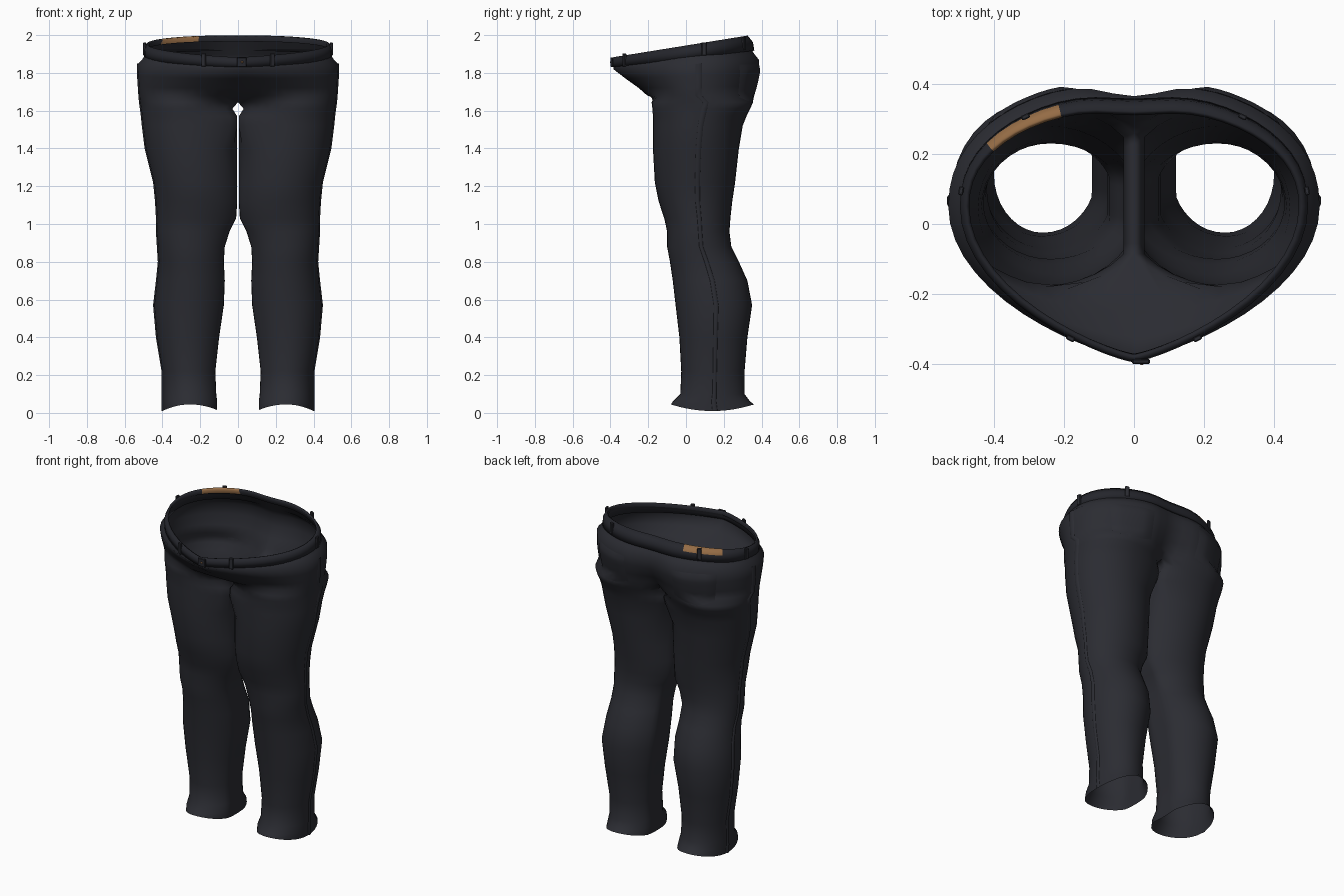
import bpy, bmesh
from math import sin, cos, pi, radians, exp
from mathutils import Vector
from mathutils.bvhtree import BVHTree

cube = bpy.data.objects.get("Cube")
if cube:
    bpy.data.objects.remove(cube, do_unlink=True)


def material(name, rgb):
    m = bpy.data.materials.new(name)
    m.use_nodes = True
    m.diffuse_color = (*rgb, 1)
    bsdf = m.node_tree.nodes["Principled BSDF"]
    bsdf.inputs["Base Color"].default_value = (*rgb, 1)
    bsdf.inputs["Roughness"].default_value = 0.9
    return m


DENIM = material("dark_denim", (0.024, 0.025, 0.032))
BELT = material("belt_black", (0.018, 0.019, 0.025))
TAN = material("tan_patch", (0.3, 0.15, 0.06))

OUTER, INNER = 29, 9      # points on the outside arc and the inseam arc


def finish(name, bm, mats, mirror=True, thick=0.0, smooth=True):
    bmesh.ops.recalc_face_normals(bm, faces=bm.faces)
    me = bpy.data.meshes.new(name)
    bm.to_mesh(me)
    bm.free()
    ob = bpy.data.objects.new(name, me)
    bpy.context.collection.objects.link(ob)
    for m in mats:
        me.materials.append(m)
    for p in me.polygons:
        p.use_smooth = smooth
    if mirror:
        mod = ob.modifiers.new("mirror", 'MIRROR')
        mod.merge_threshold = 0.001
    if thick:
        mod = ob.modifiers.new("thickness", 'SOLIDIFY')
        mod.thickness = thick
        mod.offset = -1
    return ob


def leg_ring(z, x_in, x_out, yf, yb):
    """Closed leg section; the inseam side is flattened where the thighs meet."""
    cx, cy, ry = (x_in + x_out) / 2, (yf + yb) / 2, (yb - yf) / 2
    flat = 1.32 if z > 1.5 else 1.08
    pts = []
    for i in range(OUTER + INNER):
        if i < OUTER:
            a = radians(-140 + 280 * i / (OUTER - 1))
        else:
            a = radians(140 + 80 * (i - OUTER + 1) / (INNER + 1))
        c, s = cos(a), sin(a)
        rx = x_out - cx if c > 0 else (cx - x_in) * flat
        lift = 0.035 * s * s if z < 0.05 else 0
        pts.append(Vector((max(cx + rx * c, x_in), cy + ry * s, z + lift)))
    return pts


def waist_arc(zf, zb, x, yf, yb, cleft, point):
    """Half outline of the hips from front centre round to back centre."""
    yc, pts = 0.05, []
    for i in range(OUTER):
        t = -pi / 2 + pi * i / (OUTER - 1)
        c, s = max(cos(t), 0), sin(t)
        if s < 0:
            px, py = x * c ** point, yc + (yc - yf) * s
        else:
            px, py = x * c, yc + (yb - yc) * s ** 0.9
            py -= cleft * exp(-(px / 0.12) ** 2)
        if i in (0, OUTER - 1):
            px = 0
        k = min(max((py - yf) / (yb - yf), 0), 1)
        pts.append(Vector((px, py, zf + (zb - zf) * k)))
    return pts


def hip_ring(*args):
    pts = waist_arc(*args)
    a, b = pts[-1], pts[0]
    return pts + [a.lerp(b, (j + 1) / (INNER + 1)) for j in range(INNER)]


def loft(bm, rings, keep):
    rows = [[bm.verts.new(p) for p in r] for r in rings]
    for r, (lo, hi) in enumerate(zip(rows, rows[1:])):
        n = len(lo)
        for i in range(n):
            if keep(r, i):
                j = (i + 1) % n
                bm.faces.new((lo[i], lo[j], hi[j], hi[i]))


# Trousers: z, inner x, outer x, front y, back y
LEG = [
    (0.01, 0.11, 0.40, -0.08, 0.36), (0.06, 0.11, 0.40, -0.07, 0.34),
    (0.10, 0.115, 0.40, -0.03, 0.31), (0.22, 0.12, 0.40, -0.025, 0.31),
    (0.40, 0.10, 0.43, -0.035, 0.325), (0.57, 0.075, 0.445, -0.055, 0.35),
    (0.70, 0.07, 0.43, -0.07, 0.325), (0.80, 0.075, 0.42, -0.085, 0.28),
    (0.88, 0.07, 0.425, -0.10, 0.24), (0.96, 0.045, 0.43, -0.10, 0.23),
    (1.03, 0.01, 0.43, -0.115, 0.235), (1.12, 0.004, 0.435, -0.145, 0.245),
    (1.22, 0.004, 0.445, -0.165, 0.26), (1.40, 0.004, 0.49, -0.175, 0.28),
    (1.52, 0.004, 0.505, -0.175, 0.30), (1.57, 0.004, 0.51, -0.175, 0.32),
    (1.61, 0.03, 0.515, -0.178, 0.34), (1.645, 0, 0.52, -0.182, 0.355),
]
# Hips: front z, back z, half width, front y, back y, cleft depth, front taper
HIP = [
    (1.68, 1.68, 0.523, -0.205, 0.38, 0.09, 0.85),
    (1.72, 1.73, 0.526, -0.25, 0.395, 0.07, 1.0),
    (1.77, 1.80, 0.53, -0.32, 0.41, 0.05, 1.25),
    (1.82, 1.87, 0.53, -0.385, 0.41, 0.045, 1.5),
    (1.84, 1.90, 0.505, -0.38, 0.385, 0.035, 1.6),
    (1.865, 1.97, 0.475, -0.37, 0.33, 0.02, 1.6),
]
rings = [leg_ring(*r) for r in LEG] + [hip_ring(*r) for r in HIP]
bm = bmesh.new()
loft(bm, rings, lambda r, i: r < len(LEG) - 1 or i < OUTER - 1)
bmesh.ops.recalc_face_normals(bm, faces=bm.faces)
surface = BVHTree.FromBMesh(bm)
finish("trousers", bm, [DENIM])

# Raised outer side seams that follow the cloth
bm = bmesh.new()
mid = OUTER // 2
strips = []
for r in rings[:-2]:
    a, b = r[mid], r[mid + 1]
    out = Vector((0.005, 0, 0))
    strips.append([a, a.lerp(b, 0.15) + out, a.lerp(b, 0.55) + out, a.lerp(b, 0.7)])
loft(bm, strips, lambda r, i: i < 3)
finish("side_seams", bm, [DENIM])

# Back pockets: a pointed patch projected on the seat
bm = bmesh.new()
aim = Vector((-0.5, -0.87, 0)).normalized()
across = Vector((aim.y, -aim.x, 0))
centre = Vector((0.29, 0.33, 0)) - aim
N = 8
rows = []
for v in range(N + 1):
    row = []
    for u in range(N + 1):
        s = 2 * u / N - 1
        bottom = 1.63 + 0.04 * abs(s)
        w = 0.135 - 0.015 * (1 - v / N)
        start = centre + across * s * w
        start.z = bottom + (1.845 - bottom) * v / N
        hit = surface.ray_cast(start, aim)[0]
        edge = u in (0, N) or v in (0, N)
        row.append((hit or start - aim * -1) - aim * (0.001 if edge else 0.012))
    rows.append(row)
loft(bm, rows, lambda r, i: i < N)
finish("back_pockets", bm, [DENIM])

# Belt: full loop, with a tan patch on the right rear
low = (1.83, 1.92, 0.497, -0.392, 0.378, 0.02, 1.6)
middle = (1.858, 1.965, 0.497, -0.395, 0.37, 0.02, 1.6)
high = (1.883, 2.0, 0.483, -0.385, 0.342, 0.02, 1.6)
bm = bmesh.new()
loops = []
for spec in (low, middle, high):
    half = waist_arc(*spec)
    loops.append(half + [Vector((-p.x, p.y, p.z)) for p in half[-2:0:-1]])
loft(bm, loops, lambda r, i: True)
for f in bm.faces:
    c = f.calc_center_median()
    f.material_index = int(-0.41 < c.x < -0.2 and c.y > 0.15 and c.z > 1.94)
finish("belt", bm, [BELT, TAN], mirror=False, thick=0.014)


def block(name, loc, size, turn, mat, mirror=False):
    bm = bmesh.new()
    bmesh.ops.create_cube(bm, size=1)
    bmesh.ops.scale(bm, vec=size, verts=bm.verts)
    bmesh.ops.bevel(bm, geom=bm.edges[:], offset=0.003, segments=1, affect='EDGES')
    for v in bm.verts:
        x, y, z = v.co
        v.co = Vector((x * cos(turn) - y * sin(turn), x * sin(turn) + y * cos(turn), z)) + loc
    finish(name, bm, [mat], mirror, smooth=False)


# Belt loops and buckle
arc = waist_arc(*middle)
for name, i in (("front_loops", 5), ("side_loops", 15), ("rear_loops", 22)):
    d = arc[i + 1] - arc[i - 1]
    turn = Vector((1, 0)).angle_signed(Vector((d.x, d.y)))
    block(name, arc[i], (0.025, 0.014, 0.07), -turn, DENIM, True)
block("buckle", Vector((0.02, -0.393, 1.857)), (0.05, 0.014, 0.05), 0, BELT)
block("buckle_pin", Vector((0.022, -0.399, 1.857)), (0.012, 0.008, 0.01), 0, TAN)
